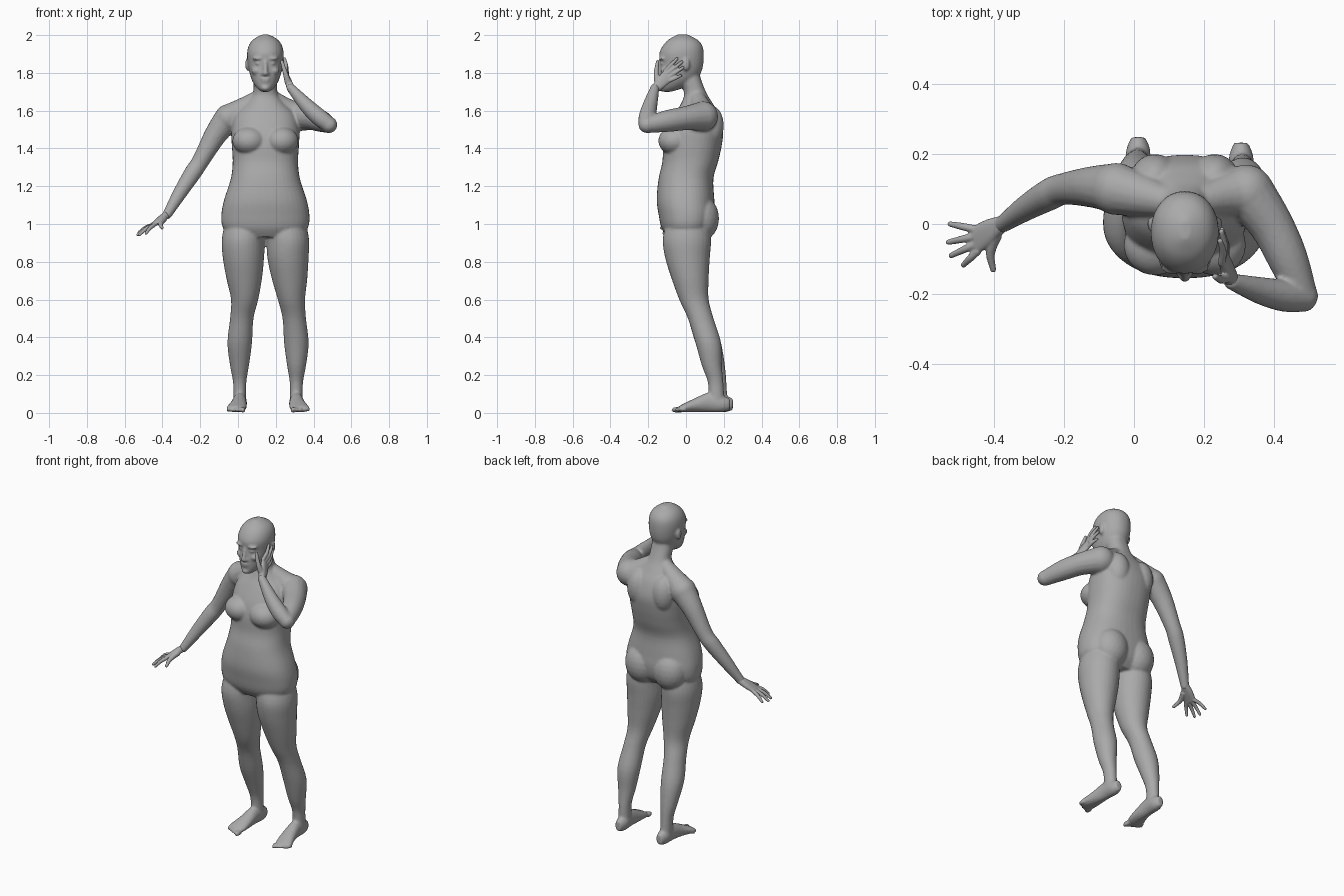
import bpy
import bmesh
import math
from mathutils import Vector, Matrix

cube = bpy.data.objects.get("Cube")
if cube:
    bpy.data.objects.remove(cube, do_unlink=True)

MID = 0.145            # body midline in x
X, Y, Z = Vector((1, 0, 0)), Vector((0, 1, 0)), Vector((0, 0, 1))

skin = bpy.data.materials.new("plain grey")
skin.use_nodes = True
GREY = (0.4, 0.4, 0.4, 1)
skin.diffuse_color = GREY
skin.node_tree.nodes["Principled BSDF"].inputs["Base Color"].default_value = GREY


def spline(rows, steps=4):
    """Catmull-Rom through rows of any length."""
    rows = [Vector(r) for r in rows]
    out = []
    for i in range(len(rows) - 1):
        a, b = rows[max(i - 1, 0)], rows[i]
        c, d = rows[i + 1], rows[min(i + 2, len(rows) - 1)]
        for s in range(steps):
            t = s / steps
            out.append(b + (c - a) * (t / 2)
                       + (a * 2 - b * 5 + c * 4 - d) * (t * t / 2)
                       + (b * 3 - a - c * 3 + d) * (t ** 3 / 2))
    return out + [rows[-1]]


def loft(bm, rows, u, v, power=2.0, sides=28):
    """Skin rows of (x, y, z, radius_u, radius_v) and cap both ends."""
    rings = []
    for x, y, z, ru, rv in spline(rows):
        ring = []
        for k in range(sides):
            a = math.tau * k / sides
            c, s = math.cos(a), math.sin(a)
            c = math.copysign(abs(c) ** (2 / power), c)
            s = math.copysign(abs(s) ** (2 / power), s)
            ring.append(bm.verts.new(Vector((x, y, z)) + u * c * ru + v * s * rv))
        rings.append(ring)
    for low, high in zip(rings, rings[1:]):
        for k in range(sides):
            n = (k + 1) % sides
            bm.faces.new((low[k], low[n], high[n], high[k]))
    bm.faces.new(rings[0][::-1])
    bm.faces.new(rings[-1])


def ball(bm, centre, radii):
    bmesh.ops.create_icosphere(bm, subdivisions=3, radius=1,
                               matrix=Matrix.Translation(centre) @ Matrix.Diagonal((*radii, 1)))


def limb(bm, rows):
    """Round tube of (x, y, z, radius) with ball ends."""
    along = (Vector(rows[-1][:3]) - Vector(rows[0][:3])).normalized()
    u = along.cross(X if abs(along.x) < 0.7 else Y).normalized()
    loft(bm, [(*r, r[3]) for r in rows], u, along.cross(u), sides=16)
    for r in (rows[0], rows[-1]):
        ball(bm, r[:3], [r[3]] * 3)


def finish(name, bm, voxel, smoothing):
    """Fuse the overlapping volumes into one soft skin."""
    bmesh.ops.recalc_face_normals(bm, faces=bm.faces[:])
    mesh = bpy.data.meshes.new(name)
    bm.to_mesh(mesh)
    bm.free()
    obj = bpy.data.objects.new(name, mesh)
    bpy.context.collection.objects.link(obj)
    remesh = obj.modifiers.new("fuse", 'REMESH')
    remesh.mode = 'VOXEL'
    remesh.voxel_size = voxel
    soften = obj.modifiers.new("soften", 'SMOOTH')
    soften.factor = 0.5
    soften.iterations = smoothing
    graph = bpy.context.evaluated_depsgraph_get()
    baked = bpy.data.meshes.new_from_object(obj.evaluated_get(graph))
    obj.modifiers.clear()
    obj.data = baked
    baked.materials.clear()
    baked.materials.append(skin)
    baked.shade_smooth()


def rings(rows):
    """Turn (z, front, back, half width) into loft rows on the midline."""
    return [(MID, (f + b) / 2, z, w, (b - f) / 2) for z, f, b, w in rows]


# Torso and neck
body = bmesh.new()
loft(body, rings([
    (.93, -.1, .1, .17), (.98, -.13, .14, .225), (1.05, -.145, .155, .233),
    (1.13, -.155, .15, .218), (1.24, -.145, .145, .183), (1.33, -.125, .17, .173),
    (1.42, -.12, .19, .178), (1.5, -.1, .197, .18), (1.58, -.06, .175, .16),
    (1.64, -.025, .14, .1), (1.69, -.01, .11, .066), (1.75, -.03, .085, .062),
    (1.8, -.05, .07, .06)]), X, Y, 2.3, 40)
for side in (-1, 1):
    ball(body, (MID + side * .085, -.06, 1.44), (.09, .087, .075))     # breast
    ball(body, (MID + side * .095, .08, 1.03), (.105, .095, .12))      # buttock
    ball(body, (MID + side * .085, .13, 1.52), (.07, .07, .11))        # shoulder blade

# Shoulders and arms
limb(body, [(.11, .06, 1.67, .04), (.03, .08, 1.61, .06), (-.05, .1, 1.56, .075)])
limb(body, [(.18, .06, 1.67, .04), (.25, .08, 1.61, .06), (.32, .09, 1.57, .08)])
limb(body, [(-.05, .1, 1.56, .075), (-.12, .105, 1.47, .06), (-.2, .1, 1.33, .046),
            (-.24, .085, 1.27, .046), (-.31, .045, 1.16, .037), (-.375, 0, 1.05, .025)])
limb(body, [(.32, .09, 1.57, .08), (.39, .0, 1.56, .064), (.44, -.1, 1.545, .058),
            (.482, -.205, 1.525, .044)])
limb(body, [(.482, -.21, 1.525, .042), (.43, -.205, 1.565, .046), (.36, -.19, 1.63, .039),
            (.28, -.165, 1.72, .024)])

# Legs: (offset from midline, y, z, half width, half depth)
LEG = [(.1, .01, 1.02, .11, .11), (.118, .005, .92, .113, .128), (.118, .008, .82, .109, .118),
       (.12, .022, .71, .094, .098), (.124, .042, .6, .072, .078), (.139, .078, .5, .062, .068),
       (.15, .118, .37, .065, .068), (.151, .145, .25, .05, .053),
       (.15, .165, .16, .035, .041), (.149, .17, .06, .034, .042)]
FOOT = [(.147, .24, .045, .02, .03), (.147, .2, .048, .035, .044), (.15, .13, .056, .036, .052),
        (.156, .06, .042, .044, .038), (.167, 0, .027, .052, .024), (.172, -.03, .02, .047, .015)]
for side in (-1, 1):
    def place(rows):
        """Mirror to one side; the stance leans slightly left below the hips."""
        return [(MID + side * o + .014 * min(max((.85 - z) * 4, 0), 1),
                 y - side * .008 * (z < .3), z, w, d) for o, y, z, w, d in rows]
    loft(body, place(LEG), X, Y)
    loft(body, place(FOOT), X, Z)
    for toe in range(5):
        size = .016 if toe == 0 else .012 - toe * .0006
        spot = place([(.133 + toe * .02, -.042 + toe * toe * .0022, .016, 0, 0)])[0]
        ball(body, spot[:3], (size * .85, size * 1.8, size))

# Head
loft(body, rings([
    (1.7, -.125, -.08, .02), (1.715, -.14, -.03, .04), (1.74, -.143, .02, .06),
    (1.77, -.143, .06, .075), (1.81, -.142, .083, .086), (1.85, -.138, .092, .093),
    (1.9, -.142, .094, .097), (1.94, -.125, .088, .09), (1.97, -.1, .068, .072),
    (1.99, -.07, .035, .045), (2.003, -.045, .01, .015)]), X, Y, 2.1, 32)
limb(body, [(MID, -.138, 1.86, .009), (MID, -.147, 1.825, .011), (MID, -.154, 1.798, .014)])
ball(body, (MID, -.138, 1.769, ), (.028, .014, .007))                  # upper lip
ball(body, (MID, -.136, 1.755), (.024, .014, .008))                    # lower lip
ball(body, (MID, -.13, 1.72), (.025, .02, .017))                       # chin
for side in (-1, 1):
    ball(body, (MID + side * .013, -.145, 1.795), (.01, .012, .009))   # nostril
    ball(body, (MID + side * .037, -.123, 1.876), (.033, .022, .01))   # brow
    ball(body, (MID + side * .036, -.121, 1.85), (.018, .016, .009))   # eyelid
    ball(body, (MID + side * .045, -.105, 1.81), (.03, .03, .022))     # cheek
    ball(body, (MID + side * .096, .0, 1.845), (.011, .02, .034))      # ear
finish("body", body, .007, 5)


# Hands
def hand(name, wrist, index, pinky, tips, thumb, bend):
    bm = bmesh.new()
    wrist, index, pinky = Vector(wrist), Vector(index), Vector(pinky)
    middle = (index + pinky) / 2
    across = (pinky - index).normalized()
    flat = across.cross(middle - wrist).normalized()
    half = (pinky - index).length / 2 + .008
    loft(bm, [(*wrist, .024, .021), (*wrist.lerp(middle, .5), half * .9, .018),
              (*middle, half, .012)], across, flat, 2.4, 20)
    for k, tip in enumerate(tips):
        root, tip = index.lerp(pinky, k / 3), Vector(tip)
        knuckle = root.lerp(tip, .5) + Vector(bend)
        limb(bm, [(*root, .0115), (*knuckle, .0105), (*tip, .008)])
    base, joint, tip = (Vector(p) for p in thumb)
    limb(bm, [(*base, .018), (*joint, .013), (*tip, .009)])
    finish(name, bm, .004, 2)


hand("right_hand", (-.375, 0, 1.05), (-.447, -.078, .993), (-.458, -.014, .993),
     [(-.487, -.117, .95), (-.522, -.09, .943), (-.53, -.052, .943), (-.525, 0, .955)],
     [(-.395, -.035, 1.025), (-.41, -.085, 1.0), (-.402, -.13, .98)], (0, 0, .006))
hand("left_hand", (.28, -.165, 1.715), (.25, -.11, 1.81), (.262, -.085, 1.76),
     [(.246, -.048, 1.875), (.25, -.022, 1.858), (.25, -.016, 1.828), (.25, -.028, 1.785)],
     [(.265, -.15, 1.75), (.25, -.158, 1.8), (.232, -.15, 1.86)], (.006, 0, 0))
